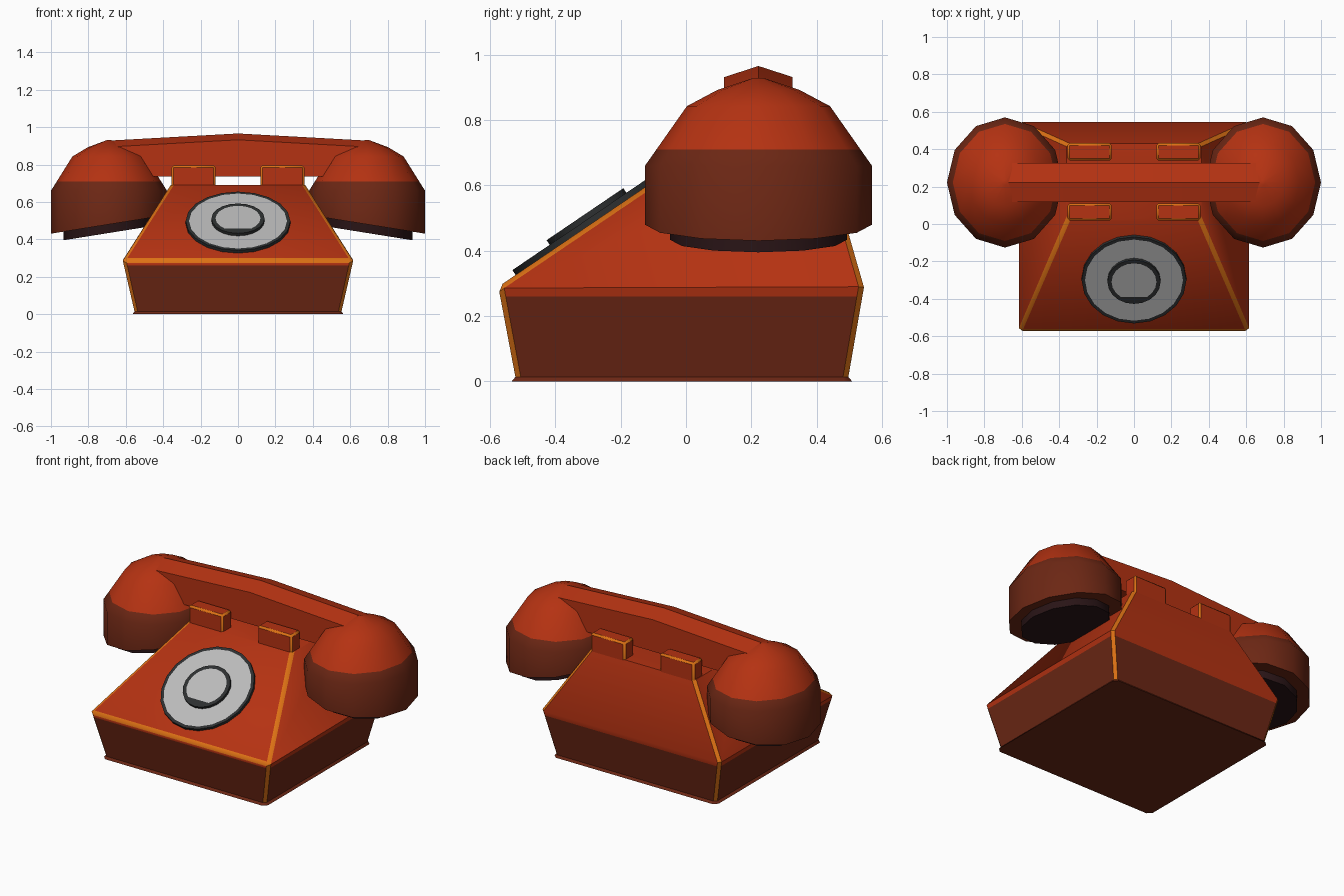
import bpy, bmesh, math
from mathutils import Matrix, Vector

if "Cube" in bpy.data.objects:
    bpy.data.objects.remove(bpy.data.objects["Cube"])


def material(name, r, g, b):
    m = bpy.data.materials.new(name)
    m.use_nodes = True
    m.diffuse_color = (r, g, b, 1)
    node = m.node_tree.nodes["Principled BSDF"]
    node.inputs["Base Color"].default_value = (r, g, b, 1)
    node.inputs["Roughness"].default_value = 0.7
    return m


RED = material("red", 0.46, 0.032, 0.006)
BROWN = material("dark brown", 0.15, 0.02, 0.007)
ORANGE = material("orange trim", 0.72, 0.165, 0.007)
SILVER = material("silver", 0.5, 0.5, 0.5)
GREY = material("dark grey", 0.026, 0.029, 0.03)
BLACK = material("brown black", 0.022, 0.007, 0.008)


def finish(name, bm, mats, angle=40):
    """Turn a bmesh into a named, smooth-by-angle object."""
    bmesh.ops.recalc_face_normals(bm, faces=bm.faces)
    me = bpy.data.meshes.new(name)
    bm.to_mesh(me)
    bm.free()
    ob = bpy.data.objects.new(name, me)
    bpy.context.collection.objects.link(ob)
    for m in mats:
        me.materials.append(m)
    bpy.ops.object.select_all(action="DESELECT")
    ob.select_set(True)
    bpy.context.view_layer.objects.active = ob
    bpy.ops.object.shade_smooth_by_angle(angle=math.radians(angle))
    return ob


def loft(rings):
    """Skin a list of equal-length point rings and cap both ends."""
    bm = bmesh.new()
    vs = [[bm.verts.new(p) for p in ring] for ring in rings]
    n = len(vs[0])
    for a, b in zip(vs, vs[1:]):
        for i in range(n):
            j = (i + 1) % n
            bm.faces.new((a[i], a[j], b[j], b[i]))
    bm.faces.new(vs[0])
    bm.faces.new(vs[-1])
    return bm


def rect(hx, y0, y1, z, cx=0):
    return [(cx - hx, y0, z), (cx + hx, y0, z), (cx + hx, y1, z), (cx - hx, y1, z)]


def cut(bm, co, no):
    bmesh.ops.bisect_plane(bm, geom=bm.verts[:] + bm.edges[:] + bm.faces[:],
                           plane_co=co, plane_no=no)


def rises(e):
    return abs(e.verts[0].co.z - e.verts[1].co.z) > 0.05


# Body: flared base, sloping upper part, orange chamfers, brown lower band
MID = 0.29
bm = loft([rect(0.55, -0.52, 0.495, 0), rect(0.615, -0.575, 0.545, MID),
           rect(0.36, 0.015, 0.43, 0.69)])
trim = [e for e in bm.edges if rises(e) or
        all(abs(v.co.z - MID) < 0.01 and v.co.y < 0 for v in e.verts)]
bmesh.ops.bevel(bm, geom=trim, offset=0.016, segments=1, affect="EDGES", material=2)
foot = [e for e in bm.edges if all(v.co.z < 0.001 for v in e.verts)]
bmesh.ops.bevel(bm, geom=foot, offset=0.014, segments=1, affect="EDGES", material=-1)
cut(bm, (0, 0, 0.26), (0, 0, 1))
for f in bm.faces:
    z = f.calc_center_median().z
    if z < 0.015:
        f.material_index = 1
    elif z < 0.26 and f.material_index != 2:
        f.material_index = 1
finish("body", bm, [RED, BROWN, ORANGE])

# Cradle prongs with orange chamfered edges
for side, sx in (("left", 1), ("right", -1)):
    for end, y0 in (("front", 0.018), ("back", 0.34)):
        bm = loft([rect(0.118, y0, y0 + 0.092, z, sx * 0.237) for z in (0.67, 0.795)])
        edges = [e for e in bm.edges if any(v.co.z > 0.7 for v in e.verts)]
        bmesh.ops.bevel(bm, geom=edges, offset=0.011, segments=1,
                        affect="EDGES", material=1)
        finish(f"cradle_prong_{end}_{side}", bm, [RED, ORANGE])

# Dial: dark-rimmed silver disc and raised hub lying on the front slope
slope = math.atan2(0.40, 0.59)
dial_place = Matrix.Translation((0, -0.29, 0.483)) @ Matrix.Rotation(slope, 4, "X")


def circle(r, z, n=20):
    return [(r * math.sin(math.tau * i / n), r * math.cos(math.tau * i / n), z)
            for i in range(n)]


def dial_disc(name, r, rim, low, top, chord=None):
    bm = loft([circle(r, low), circle(r, top), circle(r - rim, top)])
    bm.normal_update()
    if chord:
        cut(bm, (0, chord, 0), (0, 1, 0))
    for f in bm.faces:
        c = f.calc_center_median()
        inner = all(v.co.xy.length < r - rim + 0.001 for v in f.verts)
        inner = inner and c.z > top - 0.001
        f.material_index = 1 if inner and not (chord and c.y < chord) else 0
    bm.transform(dial_place)
    finish(name, bm, [GREY, SILVER])


dial_disc("dial_plate", 0.28, 0.018, -0.015, 0.018)
dial_disc("dial_hub", 0.142, 0.022, 0.01, 0.035, chord=-0.097)

# Handset handle: pentagon section with a gently peaked ridge
HY = 0.222


def section(x, drop):
    return [(x, HY - 0.105, 0.735), (x, HY + 0.105, 0.735),
            (x, HY + 0.105, 0.932 - drop), (x, HY, 0.966 - drop),
            (x, HY - 0.105, 0.932 - drop)]


bm = loft([section(-0.67, 0.037), section(0, 0), section(0.67, 0.037)])
finish("handset_handle", bm, [RED], 15)

# Handset cups: twelve-sided domes, brown rims, tilted undersides with black discs
CX = 0.69


def cup_ring(sx, scale, height, n=12):
    pts = []
    for i in range(n):
        a = math.tau * i / n
        dx = 0.31 * scale * math.cos(a)
        pts.append((sx * (CX + dx), HY + 0.348 * scale * math.sin(a), height(dx)))
    return pts


for side, sx in (("left", 1), ("right", -1)):
    levels = [(1, lambda d: 0.48 - 0.16 * d)]
    levels += [(s, lambda d, z=z: z) for s, z in
               ((1, 0.66), (0.63, 0.843), (0.36, 0.893), (0.04, 0.93))]
    bm = loft([cup_ring(sx, s, h) for s, h in levels])
    cut(bm, (0, 0, 0.71), (0, 0, 1))
    for f in bm.faces:
        f.material_index = 1 if f.calc_center_median().z < 0.71 else 0
    finish(f"handset_cup_{side}", bm, [RED, BROWN], 35)

    bm = loft([cup_ring(sx, 0.78, lambda d, z=z: z - 0.16 * d) for z in (0.5, 0.434)])
    finish(f"handset_disc_{side}", bm, [BLACK])
